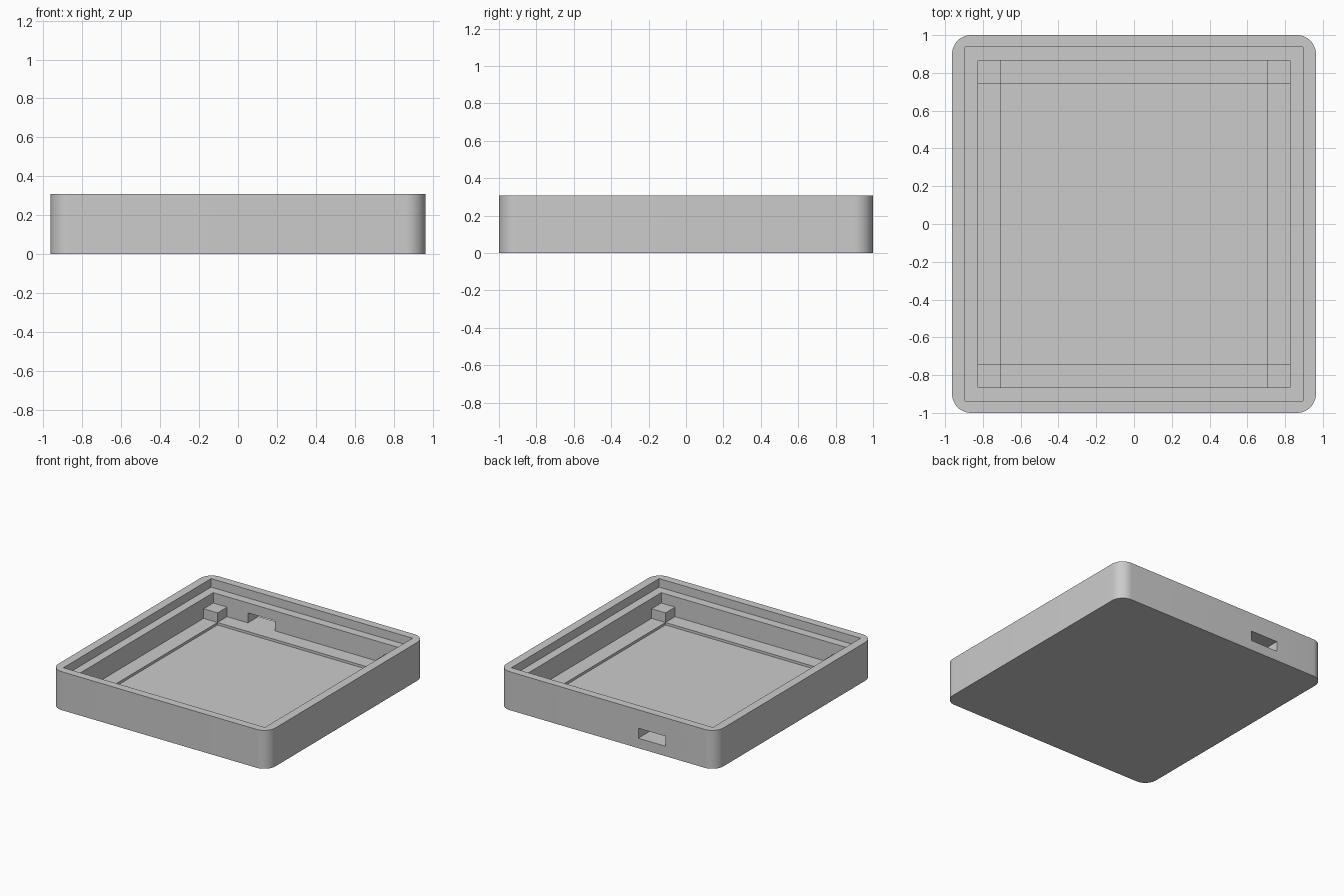
import bpy, bmesh, math

default = bpy.data.objects.get("Cube")
if default:
    bpy.data.objects.remove(default, do_unlink=True)

# Overall sizes: half widths, heights and levels
OUTER_X, OUTER_Y, HEIGHT = 0.963, 1.0, 0.308
RIM_X, RIM_Y, RIM_Z = 0.894, 0.936, 0.24
INNER_X, INNER_Y, LEDGE_Z = 0.826, 0.866, 0.08
FLOOR_X, FLOOR_Y, FLOOR_Z = 0.703, 0.744, 0.06
POST_TOP = 0.157
ABOVE = HEIGHT + 0.1

grey = bpy.data.materials.new("light grey plastic")
grey.use_nodes = True
colour = (0.6, 0.6, 0.6, 1)
grey.diffuse_color = colour
grey.node_tree.nodes["Principled BSDF"].inputs["Base Color"].default_value = colour


def box(name, low, high, radius=0):
    """Box between two corners, with optional rounded upright edges."""
    bm = bmesh.new()
    bmesh.ops.create_cube(bm, size=1)
    for v in bm.verts:
        for i in range(3):
            v.co[i] = low[i] if v.co[i] < 0 else high[i]
    if radius:
        upright = [e for e in bm.edges
                   if abs(e.verts[0].co.z - e.verts[1].co.z) > 0.01]
        bmesh.ops.bevel(bm, geom=upright, offset=radius, segments=12,
                        profile=0.5, affect='EDGES')
    mesh = bpy.data.meshes.new(name)
    bm.to_mesh(mesh)
    bm.free()
    mesh.materials.append(grey)
    obj = bpy.data.objects.new(name, mesh)
    bpy.context.collection.objects.link(obj)
    return obj


def select_only(obj):
    bpy.ops.object.select_all(action='DESELECT')
    obj.select_set(True)
    bpy.context.view_layer.objects.active = obj


def carve(obj, low, high):
    """Cut a box out of an object and remove the cutter."""
    cutter = box("cutter", low, high)
    cutter.hide_render = True
    mod = obj.modifiers.new("carve", 'BOOLEAN')
    mod.operation = 'DIFFERENCE'
    mod.solver = 'EXACT'
    mod.object = cutter
    select_only(obj)
    bpy.ops.object.modifier_apply(modifier=mod.name)
    bpy.data.objects.remove(cutter, do_unlink=True)


# Tray with rounded corners, lid rebate, cavity and shallow floor pocket
tray = box("tray", (-OUTER_X, -OUTER_Y, 0), (OUTER_X, OUTER_Y, HEIGHT), 0.1)
for x, y, z in ((RIM_X, RIM_Y, RIM_Z),
                (INNER_X, INNER_Y, LEDGE_Z),
                (FLOOR_X, FLOOR_Y, FLOOR_Z)):
    carve(tray, (-x, -y, z), (x, y, ABOVE))

# Cable port through the back wall, level with the inner ledge
carve(tray, (-0.518, INNER_Y - 0.05, LEDGE_Z), (-0.277, OUTER_Y + 0.1, 0.16))

select_only(tray)
bpy.ops.object.shade_smooth_by_angle(angle=math.radians(30))

# Support posts in the four inner corners
for side, sx in (("right", -1), ("left", 1)):
    for end, sy in (("front", -1), ("back", 1)):
        xs = sorted((sx * FLOOR_X, sx * INNER_X))
        ys = sorted((sy * FLOOR_Y, sy * INNER_Y))
        box(f"{end}_{side}_post", (xs[0], ys[0], LEDGE_Z),
            (xs[1], ys[1], POST_TOP))
